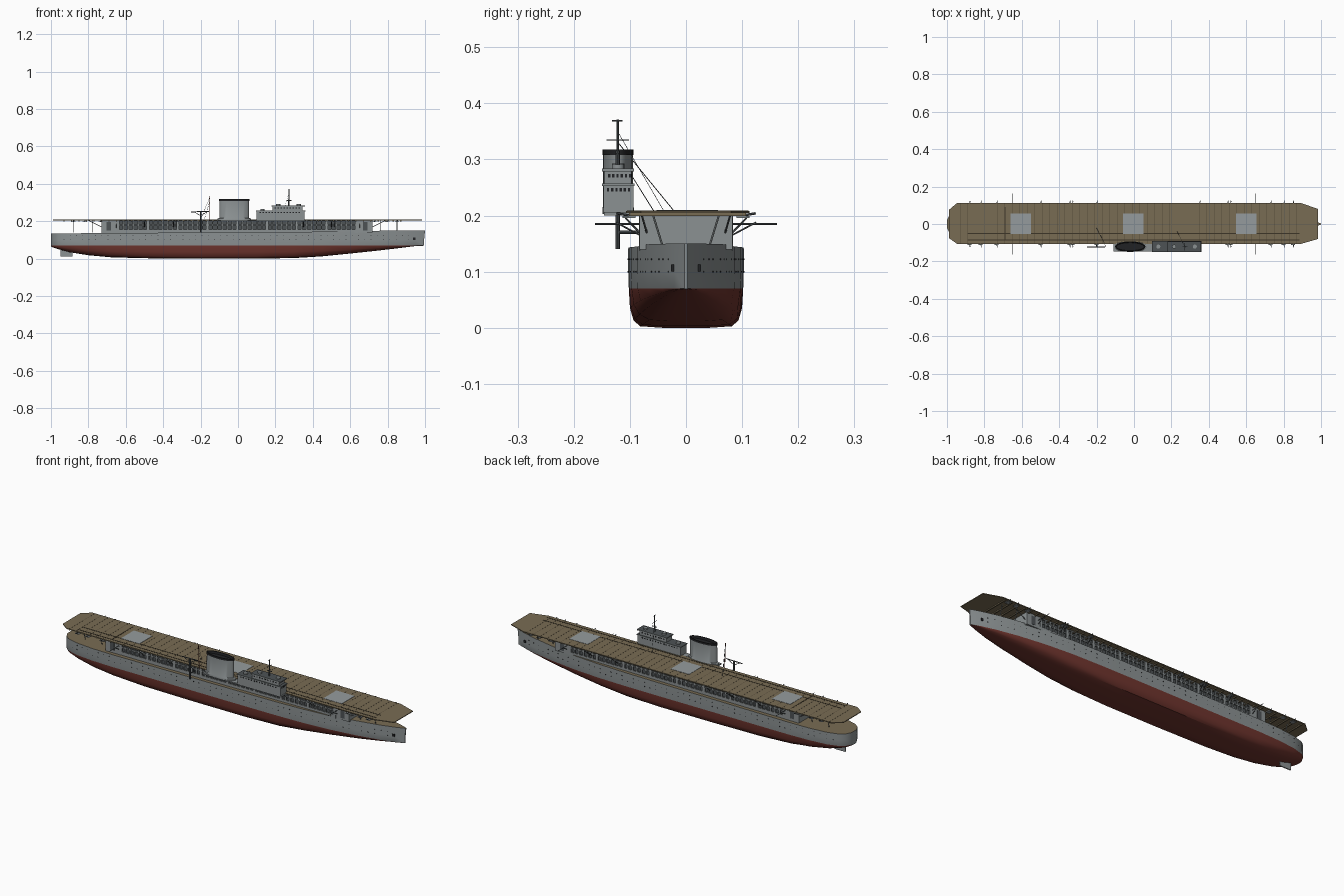
import bpy, bmesh, math
from mathutils import Vector

if "Cube" in bpy.data.objects:
    bpy.data.objects.remove(bpy.data.objects["Cube"])


def mat(name, r, g, b):
    m = bpy.data.materials.new(name)
    m.diffuse_color = (r, g, b, 1)
    m.use_nodes = True
    m.node_tree.nodes["Principled BSDF"].inputs["Base Color"].default_value = m.diffuse_color
    return m


GREY = mat("hull grey", 0.26, 0.285, 0.29)
RED = mat("bottom red", 0.16, 0.035, 0.027)
WOOD = mat("deck wood", 0.19, 0.15, 0.088)
SEAM = mat("deck seam brown", 0.10, 0.078, 0.045)
LINE = mat("dark brown line", 0.045, 0.035, 0.02)
PALE = mat("lift grey", 0.30, 0.33, 0.34)
SLATE = mat("steel deck grey", 0.075, 0.085, 0.09)
DARK = mat("near black", 0.015, 0.016, 0.018)


def make(name, bm, mats, smooth=False):
    me = bpy.data.meshes.new(name)
    bmesh.ops.recalc_face_normals(bm, faces=bm.faces)
    bm.to_mesh(me)
    bm.free()
    for m in mats:
        me.materials.append(m)
    ob = bpy.data.objects.new(name, me)
    bpy.context.collection.objects.link(ob)
    if smooth:
        bpy.ops.object.select_all(action='DESELECT')
        ob.select_set(True)
        bpy.context.view_layer.objects.active = ob
        bpy.ops.object.shade_smooth_by_angle(angle=math.radians(35))
    return ob


def add_box(bm, x0, x1, y0, y1, z0, z1):
    vs = bmesh.ops.create_cube(bm, size=1)["verts"]
    for v in vs:
        v.co = Vector(((x0 + x1) / 2 + v.co.x * (x1 - x0), (y0 + y1) / 2 + v.co.y * (y1 - y0),
                       (z0 + z1) / 2 + v.co.z * (z1 - z0)))


def boxes(name, items, *mats):
    bm = bmesh.new()
    for b in items:
        add_box(bm, *b)
    ob = make(name, bm, mats)
    if len(mats) > 1:  # second colour on upward faces
        for p in ob.data.polygons:
            p.material_index = int(p.normal.z > 0.9)
    return ob


def rods(name, items, m, n=6):
    bm = bmesh.new()
    for a, b, r in items:
        a, b = Vector(a), Vector(b)
        q = (b - a).to_track_quat('Z', 'Y').to_matrix().to_4x4()
        q.translation = (a + b) / 2
        bmesh.ops.create_cone(bm, cap_ends=True, segments=n, radius1=r, radius2=r,
                              depth=(b - a).length, matrix=q)
    return make(name, bm, [m], True)


def prism(name, outline, z0, z1, *mats):
    bm = bmesh.new()
    lo = [bm.verts.new((x, y, z0)) for x, y in outline]
    hi = [bm.verts.new((x, y, z1)) for x, y in outline]
    n = len(lo)
    bm.faces.new(lo)
    bm.faces.new(hi)
    for i in range(n):
        bm.faces.new((lo[i], lo[(i + 1) % n], hi[(i + 1) % n], hi[i]))
    ob = make(name, bm, mats)
    if len(mats) > 1:
        for p in ob.data.polygons:
            p.material_index = int(p.normal.z > 0.9)
    return ob


# Hull: lofted stations (x, half width, keel height, fullness of the bottom)
ST = [(-1.0, .022, .064, .5), (-.985, .05, .058, .5), (-.96, .07, .05, .5), (-.9, .088, .034, .5),
      (-.8, .099, .018, .6), (-.68, .103, .007, .7), (-.5, .103, .002, .78), (-.2, .103, .0, .8),
      (.1, .103, .0, .8), (.3, .102, .003, .76), (.45, .098, .012, .66), (.6, .087, .027, .55),
      (.75, .067, .043, .48), (.87, .043, .057, .45), (.95, .021, .067, .45), (.995, .003, .069, .5)]
WL = 0.07


def top_z(x):
    return 0.141 + 0.0065 * x + (0.003 if x > .6 else 0)


def half_width(x):
    for a, b in zip(ST, ST[1:]):
        if a[0] <= x <= b[0]:
            return a[1] + (b[1] - a[1]) * (x - a[0]) / (b[0] - a[0])
    return 0


bm = bmesh.new()
rings = []
for x, w, k, f in ST:
    sec = [(f * .5, 0), (f, .04), (f + (1 - f) * .55, .2), (f + (1 - f) * .85, .5), (.99, 1)]
    pts = [(y * w, k + (WL - k) * s) for y, s in sec] + [(w, .1), (w, top_z(x))]
    pts = [(-y, z) for y, z in reversed(pts)] + [(0, k)] + pts
    rake = .005 if x > .99 else 0
    rings.append([bm.verts.new((x + rake * (z > .12), y, z)) for y, z in pts])
for a, b in zip(rings, rings[1:]):
    for i in range(len(a) - 1):
        fc = bm.faces.new((a[i], a[i + 1], b[i + 1], b[i]))
        fc.material_index = int(2 <= i <= len(a) - 4)
    bm.faces.new((a[0], a[-1], b[-1], b[0])).material_index = 2
for r in (rings[0], rings[-1]):
    bm.faces.new(r)
make("hull", bm, [GREY, RED, WOOD], True)

# Rudder, portholes and anchors
boxes("rudder", [(-.95, -.885, -.003, .003, .01, .05)], GREY)
ports = []
for i in range(56):
    x = -.93 + i * .0335
    for z in (.1, .122):
        if (i * 7 + int(z * 100)) % 4:
            for s in (-1, 1):
                y = s * (half_width(x) + .0002)
                ports.append((x - .002, x + .002, y - .0008, y + .0008, z - .0015, z + .0015))
boxes("portholes", ports, DARK)
boxes("anchors", [(.935, .948, s * .024 - .003, s * .024 + .003, .1, .113) for s in (-1, 1)], DARK)

# Hangar: dark core, solid end blocks, open frame of pillars and beams
boxes("hangar_interior", [(-.66, .65, -.07, .07, .14, .205)], SLATE)
boxes("hangar_ends", [(-.73, -.645, -.083, .083, .136, .206), (.635, .72, -.083, .083, .14, .206)], GREY)
frame = []
for s in (-1, 1):
    y0, y1 = sorted((s * .078, s * .084))
    for z0, z1 in ((.138, .156), (.176, .182), (.2, .206)):
        frame.append((-.65, .64, y0, y1, z0, z1))
    for i in range(49):
        x = -.64 + i * .0265
        w = .0075 if i % 6 == 0 else .0035
        frame.append((x - w, x + w, y0, y1, .14, .206))
boxes("hangar_frame", frame, GREY)
boxes("hangar_doors", [(x - .012, x + .012, s * .0833 - .0008, s * .0833 + .0008, .15, .195)
                       for x in (-.69, .68) for s in (-1, 1)], SLATE)

# Flight deck with chamfered ends
prism("flight_deck", [(-.99, -.075), (-.945, -.107), (.89, -.107), (.985, -.08),
                      (.985, .08), (.89, .113), (-.945, .113), (-.99, .075)], .2045, .2085, WOOD)
boxes("deck_seams", [(x - .0012, x + .0012, -.105, .111, .2083, .2089)
                     for x in [-.93 + .04 * i for i in range(46)]], SEAM)
boxes("deck_beams", [(x - .003, x + .003, -.102, .107, .199, .2046)
                     for x in [-.93 + .04 * i for i in range(46)]], WOOD)
boxes("deck_lines", [(-.89, .885, -.053, -.048, .2083, .2094), (-.89, .885, -.089, -.083, .2083, .2094),
                     (-.693, -.687, -.085, .09, .2083, .2094)], LINE)
boxes("aircraft_lifts", [(x - .055, x + .055, -.053, .057, .2083, .2099) for x in (-.605, -.003, .6)], PALE)

# Struts holding up the deck overhangs
struts = []
for s in (-1, 1):
    for x0, x1 in ((.72, .79), (-.73, -.8)):
        struts.append(((x0, s * .07, .17), (x1, s * .08, .205), .0018))
    for x in (.76, .85, -.78, -.88):
        struts.append(((x, s * .04, .14), (x, s * .06, .205), .0018))
rods("deck_struts", struts, GREY)

# Gun sponsons and barrels along both edges, with long side booms
guns, tubs = [], []
for s in (-1, 1):
    for x in (-.88, -.82, -.735, -.5, -.345, -.33, -.2, .35, .5, .515, .73, .8, .85):
        if abs(x) < .72:
            guns.append(((x, s * .083, .17), (x, s * .108, .196), .0018))
        tubs.append((x - .011, x + .011, min(s * .09, s * .113), max(s * .09, s * .113), .196, .1995))
        guns.append(((x, s * .1, .2), (x + .004, s * .124, .204), .0022))
    for x in (-.65, .65):
        guns.append(((x, s * .08, .185), (x, s * .162, .185), .0015))
        guns.append(((x, s * .082, .165), (x, s * .125, .188), .0015))
rods("side_guns", guns, SLATE)
boxes("gun_sponsons", tubs, GREY)


# Funnel: elliptical, flared foot, dark cap
def ellipse_loft(name, prof, cx, cy, mats, dark_from):
    bm, n, prev = bmesh.new(), 32, None
    for j, (a, b, z) in enumerate(prof):
        ring = [bm.verts.new((cx + a * math.cos(t * math.tau / n), cy + b * math.sin(t * math.tau / n), z))
                for t in range(n)]
        if prev:
            for i in range(n):
                f = bm.faces.new((prev[i], prev[(i + 1) % n], ring[(i + 1) % n], ring[i]))
                f.material_index = int(j >= dark_from)
        else:
            bm.faces.new(ring)
        prev = ring
    bm.faces.new(prev).material_index = 1
    make(name, bm, mats, True)


ellipse_loft("funnel", [(.09, .028, .203), (.09, .028, .214), (.08, .0265, .217), (.079, .0265, .308),
                        (.081, .0275, .308), (.081, .0275, .318), (.076, .023, .318), (.074, .021, .306)],
             -.02, -.121, [GREY, DARK], 4)
boxes("island_sponson", [(-.11, .36, -.146, -.09, .2, .206)], GREY)

# Island: two tiers with platforms, window bands and directors
boxes("island_tiers", [(.1, .355, -.147, -.094, .206, .255), (.185, .345, -.145, -.097, .255, .281)],
      GREY, SLATE)
boxes("island_platforms", [(.096, .36, -.15, -.092, .253, .257), (.18, .358, -.15, -.093, .279, .284)],
      GREY, SLATE)
win = []
for z, x0, x1, ya, yb in ((.246, .115, .345, -.147, -.094), (.271, .195, .34, -.145, -.097)):
    n = int((x1 - x0) / .016)
    for i in range(n):
        x = x0 + i * .016
        for y in (ya, yb):
            win.append((x, x + .008, y - .0006, y + .0006, z - .003, z + .003))
    xe = .355 if z < .25 else .345
    for i in range(6):
        y = ya + .006 + i * .0075
        win.append((xe - .0006, xe + .0006, y, y + .004, z - .003, z + .003))
boxes("island_windows", win, DARK)
rods("directors", [((.215, -.121, .283), (.215, -.121, .293), .011), ((.325, -.121, .283), (.325, -.121, .291), .011),
                   ((.13, -.121, .256), (.13, -.121, .265), .011)], GREY, 16)

# Mast, crane, signal pole and rigging
rods("mast", [((.272, -.122, .28), (.272, -.122, .371), .0022), ((.272, -.132, .369), (.272, -.113, .369), .001),
              ((.272, -.142, .335), (.272, -.102, .335), .001), ((.258, -.122, .31), (.286, -.122, .31), .002),
              ((.272, -.122, .283), (.272, -.122, .315), .004)], SLATE, 8)
rods("crane", [((-.2, -.122, .14), (-.2, -.122, .252), .004), ((-.25, -.122, .25), (-.155, -.122, .252), .0025),
               ((-.2, -.122, .23), (-.235, -.122, .25), .0015), ((-.2, -.122, .23), (-.165, -.122, .25), .0015),
               ((-.2, -.085, .17), (-.2, -.122, .17), .003)], SLATE, 8)
rods("signal_pole", [((-.15, -.115, .2), (-.15, -.122, .335), .0015)], RED)
rods("rigging", [((-.15, -.121, .33), (-.2, -.022, .209), .0008), ((-.15, -.121, .31), (-.18, -.058, .209), .0008),
                 ((.272, -.122, .35), (.23, -.04, .209), .0005)], SLATE, 4)
